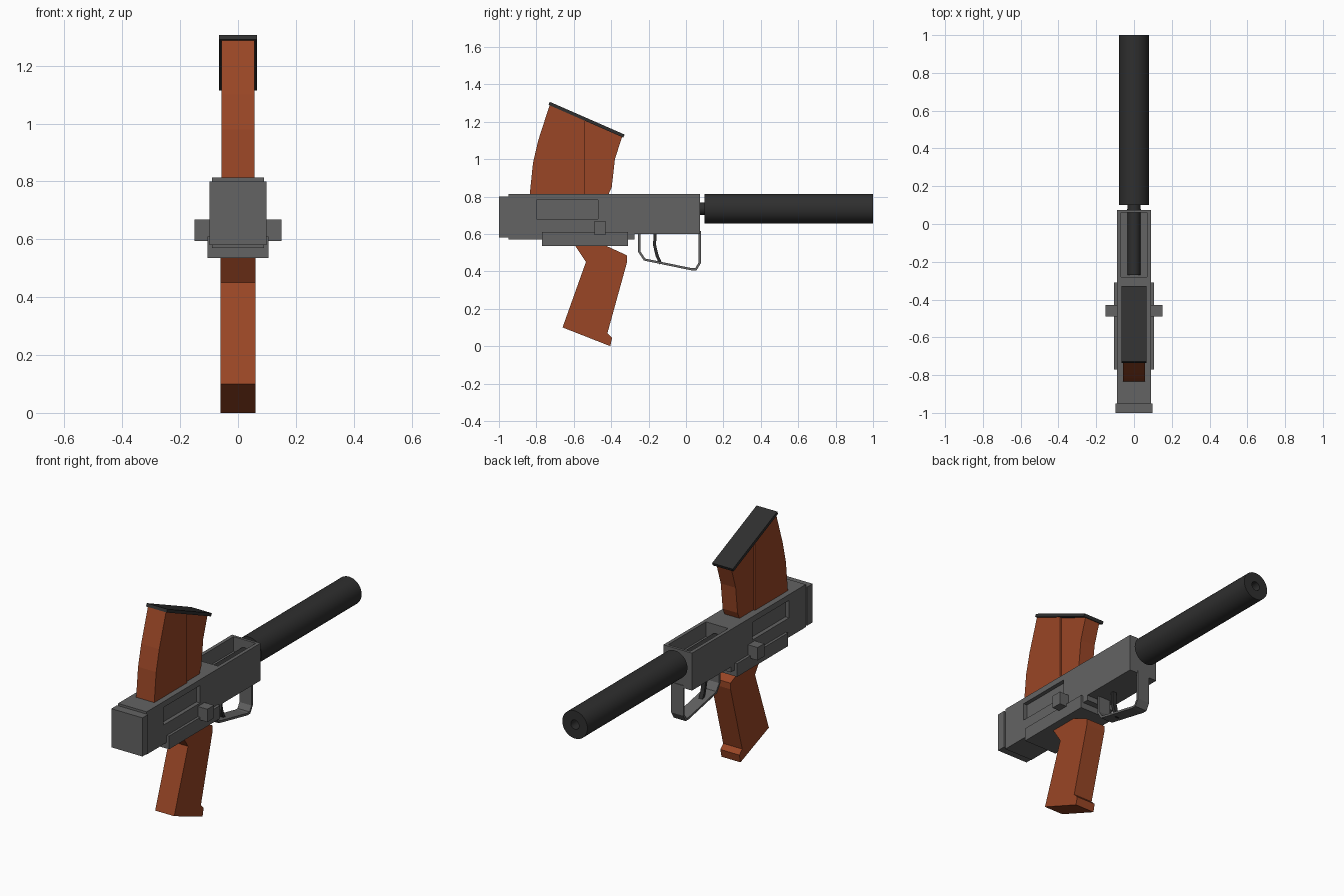
import bpy, bmesh, math
from mathutils import Vector

if "Cube" in bpy.data.objects:
    bpy.data.objects.remove(bpy.data.objects["Cube"])


def material(name, rgb):
    m = bpy.data.materials.new(name)
    m.diffuse_color = (*rgb, 1)
    m.use_nodes = True
    m.node_tree.nodes["Principled BSDF"].inputs["Base Color"].default_value = m.diffuse_color
    return m


GREY = material("steel grey", (0.125, 0.125, 0.125))
DARK = material("dark metal", (0.028, 0.028, 0.028))
BROWN = material("red brown", (0.32, 0.061, 0.019))


def finish(name, bm, mat):
    bmesh.ops.recalc_face_normals(bm, faces=bm.faces)
    me = bpy.data.meshes.new(name)
    bm.to_mesh(me)
    bm.free()
    me.materials.append(mat)
    ob = bpy.data.objects.new(name, me)
    bpy.context.collection.objects.link(ob)
    return ob


def profile(name, pts, half, mat, x=0):
    """Extrude a (y, z) outline across x."""
    bm = bmesh.new()
    a = [bm.verts.new((x - half, y, z)) for y, z in pts]
    b = [bm.verts.new((x + half, y, z)) for y, z in pts]
    bm.faces.new(a)
    bm.faces.new(b[::-1])
    for i in range(len(pts)):
        j = (i + 1) % len(pts)
        bm.faces.new((a[i], a[j], b[j], b[i]))
    return finish(name, bm, mat)


def box(name, half, y0, y1, z0, z1, mat, x=0):
    return profile(name, [(y0, z0), (y1, z0), (y1, z1), (y0, z1)], half, mat, x)


def strip(name, path, thick, half, mat):
    """Bent flat band following a (y, z) path with mitred corners."""
    p = [Vector(q) for q in path]
    left, right = [], []
    for i, q in enumerate(p):
        d0 = (q - p[i - 1]).normalized() if i else (p[1] - q).normalized()
        d1 = (p[i + 1] - q).normalized() if i < len(p) - 1 else d0
        t = (d0 + d1).normalized()
        n = Vector((-t.y, t.x)) * (thick / 2 / max(t.dot(d0), 0.5))
        left.append(tuple(q + n))
        right.append(tuple(q - n))
    return profile(name, left + right[::-1], half, mat)


def lathe(name, pts, cz, mat, sides=40):
    """Spin closed (radius, y) section around the barrel axis."""
    bm = bmesh.new()
    rings = []
    for r, y in pts:
        rings.append([bm.verts.new((r * math.cos(2 * math.pi * k / sides), y,
                                    cz + r * math.sin(2 * math.pi * k / sides)))
                      for k in range(sides)])
    for u, v in zip(rings, rings[1:]):
        for k in range(sides):
            j = (k + 1) % sides
            bm.faces.new((u[k], u[j], v[j], v[k]))
    bm.faces.new(rings[0])
    bm.faces.new(rings[-1])
    ob = finish(name, bm, mat)
    for f in ob.data.polygons:
        f.use_smooth = len(f.vertices) == 4 and abs(f.normal.y) < 0.5
    ob.data.set_sharp_from_angle(angle=math.radians(35))
    return ob


def cut(target, cutter):
    cutter.hide_render = True
    mod = target.modifiers.new("cut", 'BOOLEAN')
    mod.operation = 'DIFFERENCE'
    mod.solver = 'EXACT'
    mod.object = cutter
    dg = bpy.context.evaluated_depsgraph_get()
    me = bpy.data.meshes.new_from_object(target.evaluated_get(dg))
    target.modifiers.clear()
    target.data = me
    bpy.data.objects.remove(cutter)


# Receiver with open top bay and side recesses
receiver = profile("receiver", [(-0.95, 0.57), (-0.275, 0.57), (-0.275, 0.60), (0.075, 0.60),
                                (0.075, 0.813), (-0.95, 0.813)], 0.09, GREY)
cut(receiver, box("bay_cutter", 0.07, -0.28, 0.06, 0.73, 0.9, GREY))
for s in (-1, 1):
    cut(receiver, box("recess_cutter", 0.025, -0.80, -0.47, 0.68, 0.78, GREY, s * 0.092))
box("rear_cap", 0.098, -1.0, -0.95, 0.58, 0.80, GREY)
box("lower_plate", 0.105, -0.77, -0.31, 0.535, 0.61, GREY)
for s, side in ((-1, "left"), (1, "right")):
    box(side + "_knob", 0.033, -0.49, -0.43, 0.595, 0.668, GREY, s * 0.117)

# Barrel and suppressor
lathe("inner_barrel", [(0.034, -0.27), (0.034, 0.12)], 0.735, DARK, 24)
lathe("suppressor", [(0.079, 0.1), (0.079, 1.0), (0.026, 1.0), (0.026, 0.85)], 0.735, DARK)

# Trigger and guard
strip("trigger_guard", [(-0.25, 0.605), (-0.25, 0.505), (-0.222, 0.463), (0.03, 0.411),
                        (0.053, 0.411), (0.073, 0.445), (0.073, 0.615)], 0.012, 0.038, GREY)
strip("trigger", [(-0.165, 0.61), (-0.168, 0.54), (-0.155, 0.485), (-0.135, 0.44)],
      0.016, 0.012, DARK)

# Curved magazine: wide rear half, narrower front half
profile("magazine_rear", [(-0.835, 0.70), (-0.835, 0.815), (-0.818, 0.98), (-0.79, 1.10),
                          (-0.727, 1.295), (-0.54, 1.213), (-0.54, 0.70)], 0.057, BROWN)
profile("magazine_front", [(-0.54, 0.70), (-0.54, 1.213), (-0.34, 1.125), (-0.38, 1.0),
                           (-0.397, 0.85), (-0.415, 0.81), (-0.415, 0.70)], 0.047, BROWN)
profile("magazine_cap", [(-0.735, 1.290), (-0.728, 1.306), (-0.328, 1.131), (-0.335, 1.115)],
        0.065, DARK)

# Pistol grip
profile("grip", [(-0.595, 0.54), (-0.535, 0.45), (-0.66, 0.10), (-0.405, 0.0), (-0.395, 0.045),
                 (-0.42, 0.07), (-0.315, 0.45), (-0.315, 0.485), (-0.435, 0.54)], 0.06, BROWN)
